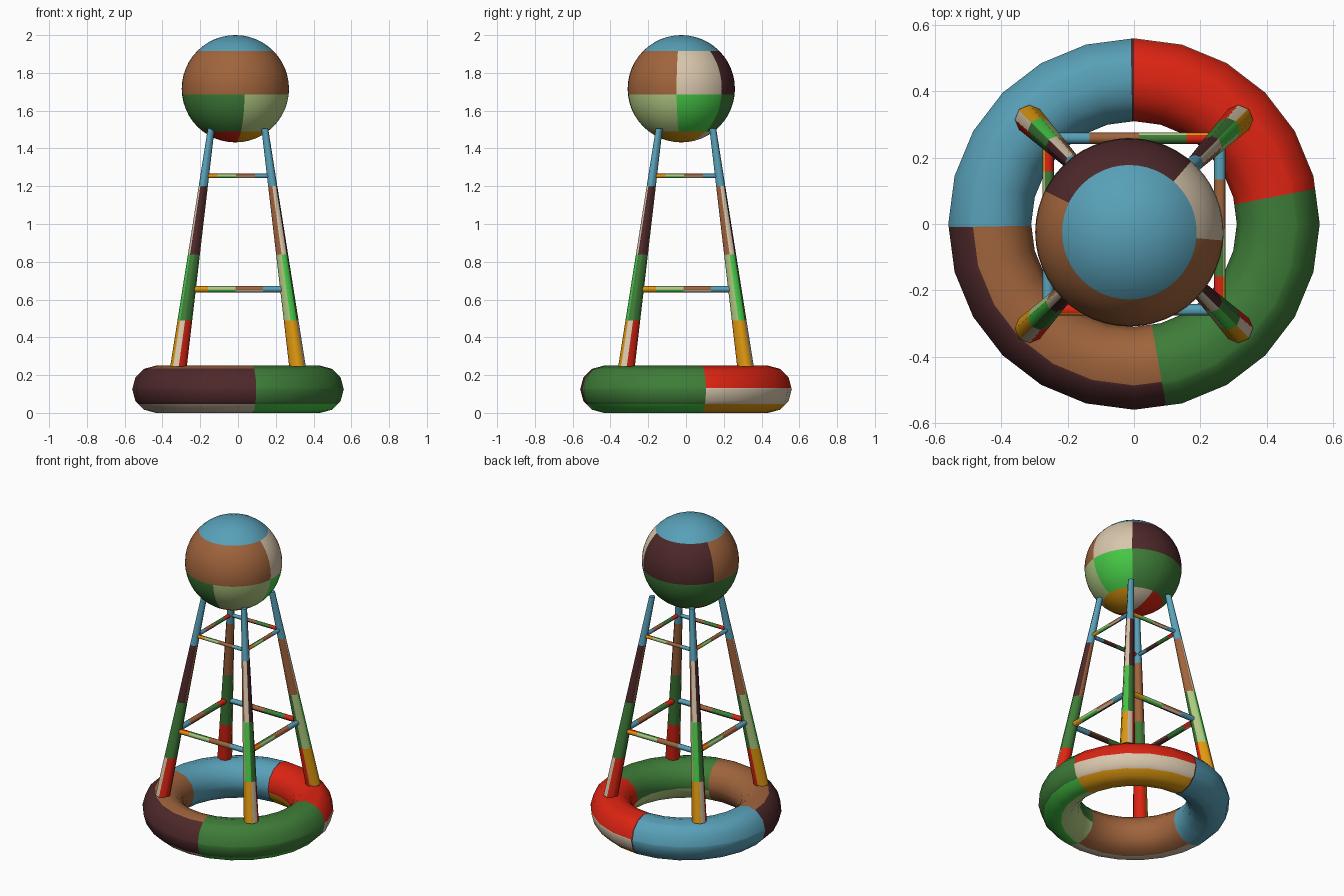
import bpy, bmesh, math
from mathutils import Vector

if "Cube" in bpy.data.objects:
    bpy.data.objects.remove(bpy.data.objects["Cube"])

# ---- palette (sRGB converted to linear) ----
def lin(c):
    c /= 255
    return c / 12.92 if c <= 0.04045 else ((c + 0.055) / 1.055) ** 2.4

PALETTE = {
    "sky_blue": (88, 160, 184), "brown": (160, 100, 60), "beige": (216, 198, 172),
    "maroon": (78, 40, 42), "dark_green": (62, 124, 56), "pale_green": (176, 200, 130),
    "bright_green": (70, 200, 70), "red": (222, 36, 18), "ochre": (222, 152, 16),
}
NAMES = list(PALETTE)
MATS = []
for name, rgb in PALETTE.items():
    m = bpy.data.materials.new(name)
    m.diffuse_color = (*[lin(c) for c in rgb], 1)
    m.use_nodes = True
    m.node_tree.nodes["Principled BSDF"].inputs["Base Color"].default_value = m.diffuse_color
    MATS.append(m)

# ---- patchwork: every part has four bands, each split around its girth (degrees) ----
BANDS = [
    [(360, "sky_blue")],
    [(49, "beige"), (154, "maroon"), (355, "brown"), (360, "beige")],
    [(49, "bright_green"), (280, "dark_green"), (355, "pale_green"), (360, "bright_green")],
    [(49, "ochre"), (92, "beige"), (280, "red"), (360, "ochre")],
    [(360, "maroon")],
]
BREAKS = [49, 92, 154, 280, 355]

def colour(band, phi):
    return next(NAMES.index(c) for lim, c in BANDS[band] if phi % 360 <= lim)

def girth(n, offset=0):
    """Angles of an n-gon plus the colour breaks."""
    return sorted({round((offset + i * 360 / n) % 360, 4) for i in range(n)} | set(BREAKS))

def chord(a, n):
    """Radius factor that keeps added points on the flat sides of an n-gon."""
    s = 360 / n
    return math.cos(math.radians(s / 2)) / math.cos(math.radians(a % s - s / 2))

def cs(a):
    return math.cos(math.radians(a)), math.sin(math.radians(a))

def skin(name, us, vs, pos, band, caps=False):
    """Grid surface closed around u, running along v."""
    bm = bmesh.new()
    rings = [[bm.verts.new(pos(u, v)) for u in us] for v in vs]
    n = len(us)
    for j in range(len(vs) - 1):
        b = band((vs[j] + vs[j + 1]) / 2)
        for i in range(n):
            k = (i + 1) % n
            f = bm.faces.new((rings[j][i], rings[j][k], rings[j + 1][k], rings[j + 1][i]))
            nxt = us[k] + (360 if k == 0 else 0)
            f.material_index = colour(b, (us[i] + nxt) / 2)
            f.smooth = True
    if caps:
        for ring, v in ((rings[0], vs[0]), (rings[-1], vs[-1])):
            f = bm.faces.new(ring)
            f.material_index = colour(band(v), 0)
    bmesh.ops.remove_doubles(bm, verts=bm.verts, dist=1e-5)
    bmesh.ops.recalc_face_normals(bm, faces=bm.faces)
    me = bpy.data.meshes.new(name)
    bm.to_mesh(me)
    bm.free()
    for m in MATS:
        me.materials.append(m)
    ob = bpy.data.objects.new(name, me)
    bpy.context.collection.objects.link(ob)
    return ob

# ---- base ring ----
def ring_pos(phi, az):
    m = phi - 89
    c, s = cs(m)
    r = 0.125 * chord(m, 12)
    rad = (0.435 + r * c) * chord(az, 24)
    ca, sa = cs(az)
    return rad * ca, rad * sa, 0.125 + r * s

def ring_band(az):
    if az < 91:
        return 4
    return 0 if az < 181 else 1 if az < 280 else 2 if az < 371 else 3

ring_az = sorted({90 + 15 * i for i in range(25)} | {91, 181, 280, 371})
skin("base_ring", girth(12, 89), ring_az, ring_pos, ring_band)

# ---- ball on top ----
LATS = [-52.7, -5.9, 44.4]

def ball_pos(az, lat):
    c, s = cs(lat)
    ca, sa = cs(az)
    return -0.014 + 0.284 * c * ca, -0.025 + 0.284 * c * sa, 1.716 + 0.284 * s

ball_lats = sorted({-90 + 7.5 * i for i in range(25)} | set(LATS))
skin("ball", girth(48), ball_lats, ball_pos, lambda lat: 3 - sum(lat > b for b in LATS))

# ---- legs and struts share band positions along their length ----
TS = [0, 0.194, 0.472, 0.758, 1]

def rod_band(t):
    return 3 - sum(t > b for b in TS[1:4])

Z0, Z1, S0, S1 = 0.245, 1.505, 0.315, 0.142

def spread(z):
    return S0 + (S1 - S0) * (z - Z0) / (Z1 - Z0)

def make_leg(name, az):
    sx, sy = (math.copysign(1, c) for c in cs(az))
    def pos(phi, t):
        z = Z0 + (Z1 - Z0) * t
        r = (0.044 + (0.018 - 0.044) * t) * chord(phi, 8)
        c, s = cs(phi + az - 45)
        return sx * spread(z) + r * c, sy * spread(z) + r * s, z
    skin(name, girth(8), TS, pos, rod_band, True)

def make_strut(name, az, z, radius):
    out = Vector((*cs(az), 0))
    along = Vector((*cs(az + 90), 0))
    d = spread(z)
    def pos(phi, t):
        a = phi - 335
        r = radius * chord(a, 8)
        c, s = cs(a)
        return out * (d + r * c) + along * d * (2 * t - 1) + Vector((0, 0, z - r * s))
    skin(name, girth(8, 335), TS, pos, rod_band, True)

for name, az in (("back_right", 45), ("back_left", 135), ("front_left", 225), ("front_right", 315)):
    make_leg(name + "_leg", az)
for name, az in (("right", 0), ("back", 90), ("left", 180), ("front", 270)):
    make_strut(name + "_lower_strut", az, 0.655, 0.017)
    make_strut(name + "_upper_strut", az, 1.255, 0.012)
